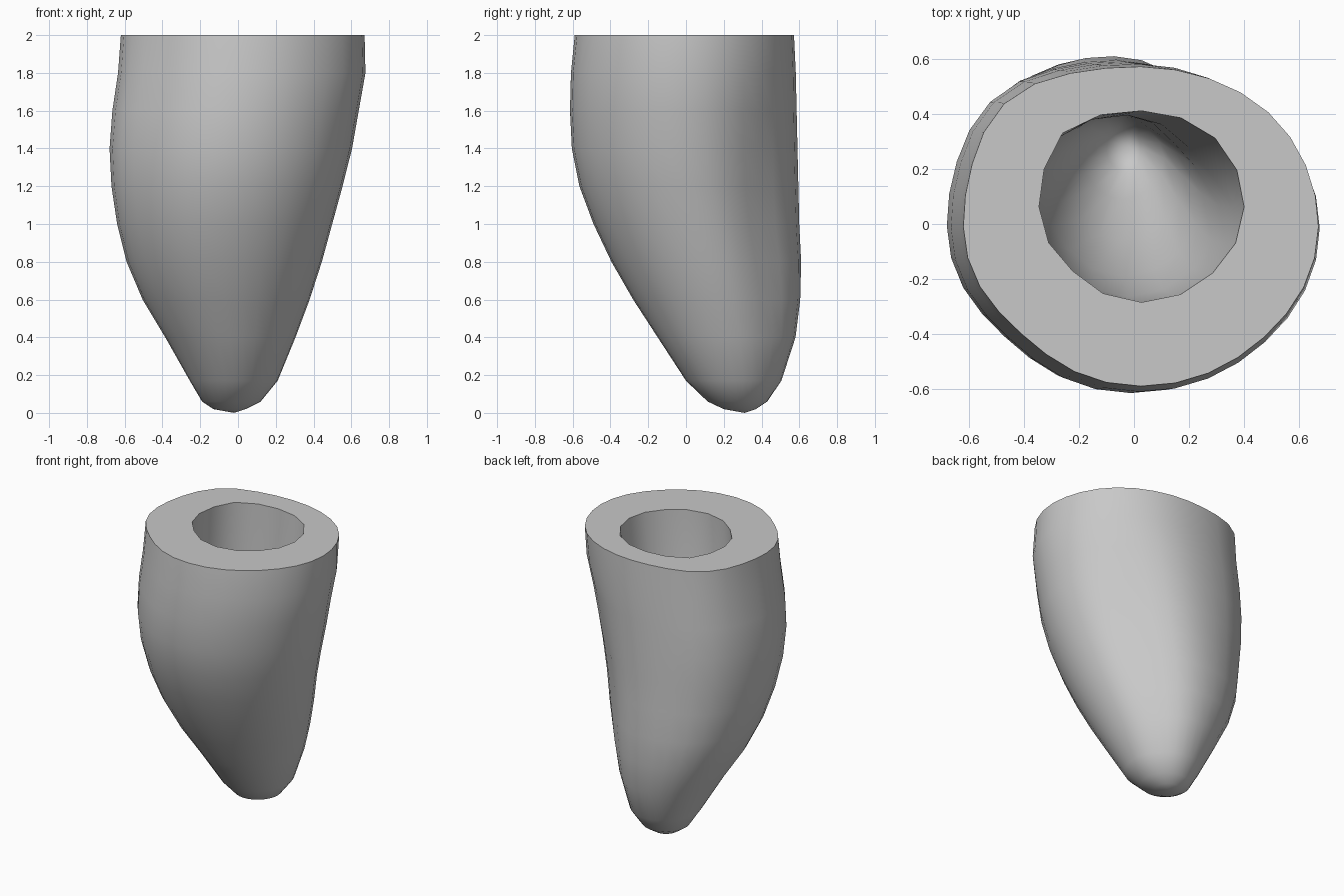
import bpy, bmesh
from math import sin, cos, pi, radians, exp

cube = bpy.data.objects.get("Cube")
if cube:
    bpy.data.objects.remove(cube)

mat = bpy.data.materials.new("plain_grey")
mat.use_nodes = True
grey = (0.58, 0.58, 0.58, 1)
mat.diffuse_color = grey
mat.node_tree.nodes["Principled BSDF"].inputs["Base Color"].default_value = grey

# Levels from the rim down: z, x min, x max, y min, y max
OUTER = [
    (2.0, -.62, .67, -.59, .57),
    (1.8, -.635, .675, -.61, .58),
    (1.6, -.665, .64, -.615, .585),
    (1.4, -.68, .605, -.605, .59),
    (1.2, -.67, .555, -.565, .595),
    (1.0, -.64, .50, -.49, .60),
    (0.8, -.59, .445, -.395, .61),
    (0.6, -.505, .38, -.28, .605),
    (0.4, -.385, .305, -.15, .58),
    (0.17, -.255, .21, .0, .505),
    (0.06, -.19, .12, .115, .43),
    (0.02, -.13, .04, .2, .37),
]
CAVITY = [
    (2.0, -.345, .40, -.285, .41),
    (1.7, -.355, .365, -.285, .405),
    (1.4, -.355, .31, -.265, .395),
    (1.1, -.33, .25, -.19, .40),
    (0.8, -.27, .18, -.06, .405),
    (0.55, -.19, .11, .09, .39),
    (0.4, -.10, .04, .19, .35),
]
# Bulges and dents of the wall: direction, amount at the rim, amount at mid height
LOBES = [(45, .015, -.10), (133, .09, .04), (225, -.05, -.035), (315, -.02, 0)]


def ring(bm, level, sides):
    """Oval ring pushed in or out by the lobes."""
    z, x0, x1, y0, y1 = level
    verts = []
    for i in range(sides):
        a = 2 * pi * i / sides
        r = 1
        for angle, rim, mid in LOBES:
            amount = rim * max(z - 1, 0) + mid * sin(pi * z / 2)
            r += amount * exp(-((a - radians(angle)) / 0.4) ** 2)
        verts.append(bm.verts.new(((x0 + x1) / 2 + (x1 - x0) / 2 * r * cos(a),
                                   (y0 + y1) / 2 + (y1 - y0) / 2 * r * sin(a), z)))
    return verts


def bowl(bm, levels, tip, sides):
    """Loft the levels, close them at the tip and return the rim vertices."""
    rings = [ring(bm, lv, sides) for lv in levels]
    for upper, lower in zip(rings, rings[1:]):
        for i in range(sides):
            j = (i + 1) % sides
            bm.faces.new((upper[i], upper[j], lower[j], lower[i]))
    end = bm.verts.new(tip)
    for i in range(sides):
        bm.faces.new((rings[-1][i], rings[-1][(i + 1) % sides], end))
    return rings[0]


# Thick-walled hollow body: outer wall, cavity and flat rim
SIDES = 16
bm = bmesh.new()
outer = bowl(bm, OUTER, (-.02, .31, 0), SIDES * 2)
inner = bowl(bm, CAVITY, (-.02, .28, .35), SIDES)
for i in range(SIDES):
    j = (i + 1) % SIDES
    bm.faces.new((outer[2 * i], outer[2 * i + 1], outer[2 * j], inner[j], inner[i]))
bmesh.ops.recalc_face_normals(bm, faces=bm.faces[:])
mesh = bpy.data.meshes.new("hollow_body")
bm.to_mesh(mesh)
bm.free()
mesh.materials.append(mat)
body = bpy.data.objects.new("hollow_body", mesh)
bpy.context.collection.objects.link(body)

# Smooth walls with a crisp rim
bpy.ops.object.select_all(action="DESELECT")
body.select_set(True)
bpy.context.view_layer.objects.active = body
bpy.ops.object.shade_smooth_by_angle(angle=radians(45))
